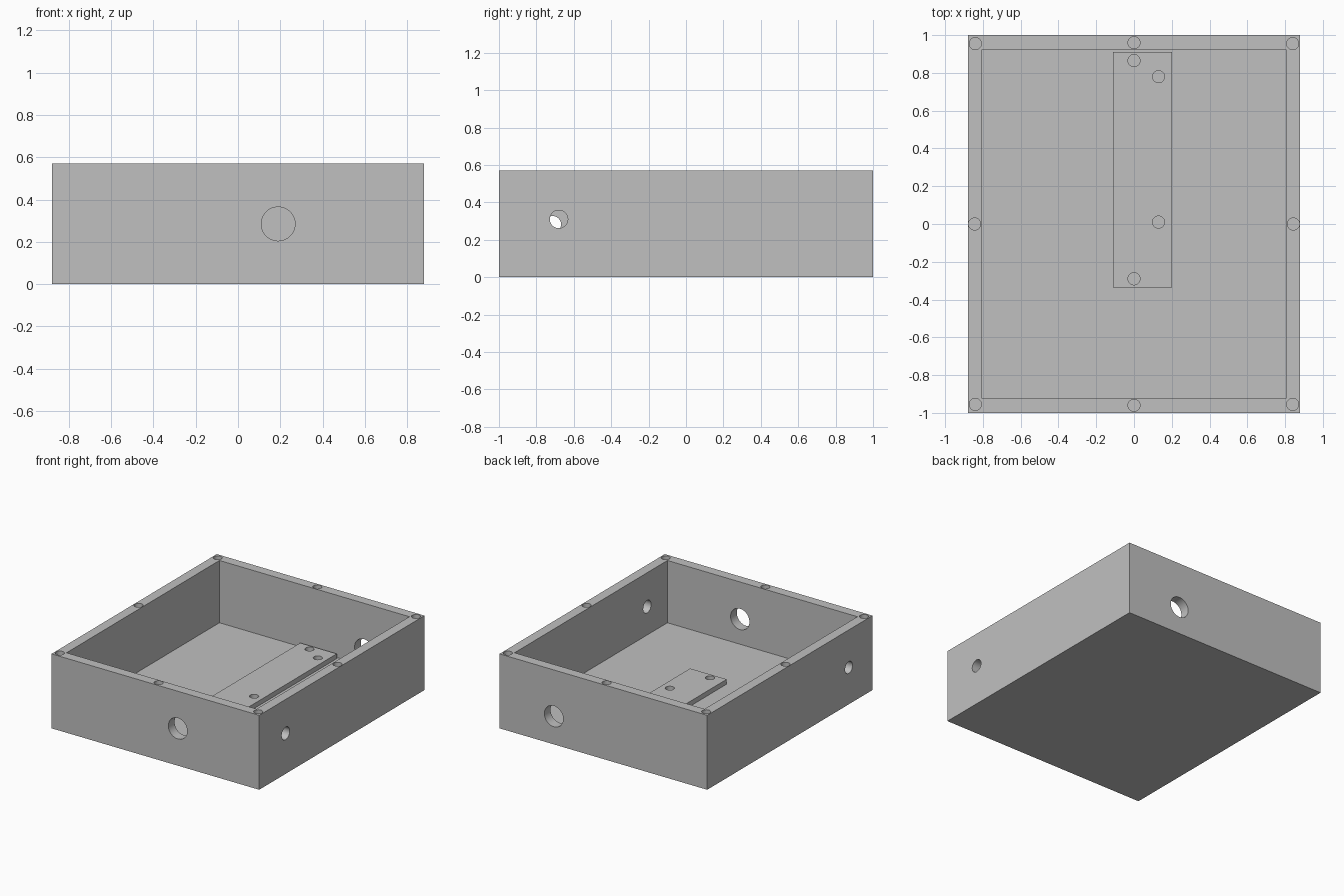
import bpy
import bmesh
from math import pi, radians
from mathutils import Matrix, Vector

cube = bpy.data.objects.get("Cube")
if cube:
    bpy.data.objects.remove(cube, do_unlink=True)

# Overall dimensions
HALF_X, HALF_Y, HEIGHT = 0.88, 1.0, 0.57
WALL = 0.075
FLOOR = 0.093
PLATE_TOP = 0.13

grey = bpy.data.materials.new("plain grey")
grey.use_nodes = True
colour = (0.53, 0.53, 0.53, 1)
grey.diffuse_color = colour
grey.node_tree.nodes["Principled BSDF"].inputs["Base Color"].default_value = colour


def make_object(name, bm):
    mesh = bpy.data.meshes.new(name)
    bm.to_mesh(mesh)
    bm.free()
    mesh.materials.append(grey)
    obj = bpy.data.objects.new(name, mesh)
    bpy.context.collection.objects.link(obj)
    return obj


def box(name, low, high):
    low, high = Vector(low), Vector(high)
    bm = bmesh.new()
    bmesh.ops.create_cube(bm, size=1, matrix=Matrix.Translation((low + high) / 2)
                          @ Matrix.Diagonal((*(high - low), 1)))
    return make_object(name, bm)


def add_cylinder(bm, centre, radius, depth, axis="Z"):
    turn = {"X": Matrix.Rotation(pi / 2, 4, "Y"),
            "Y": Matrix.Rotation(pi / 2, 4, "X"),
            "Z": Matrix.Identity(4)}[axis]
    bmesh.ops.create_cone(bm, cap_ends=True, segments=48, radius1=radius, radius2=radius,
                          depth=depth, matrix=Matrix.Translation(centre) @ turn)


def combine(target, tool, operation):
    tool.hide_render = True
    mod = target.modifiers.new(tool.name, "BOOLEAN")
    mod.operation = operation
    mod.solver = "EXACT"
    mod.object = tool
    bpy.context.view_layer.objects.active = target
    bpy.ops.object.modifier_apply(modifier=mod.name)
    bpy.data.objects.remove(tool, do_unlink=True)


# Open tray
tray = box("enclosure_tray", (-HALF_X, -HALF_Y, 0), (HALF_X, HALF_Y, HEIGHT))
inner_x, inner_y = HALF_X - WALL, HALF_Y - WALL
combine(tray, box("cavity", (-inner_x, -inner_y, FLOOR), (inner_x, inner_y, HEIGHT + 0.2)),
        "DIFFERENCE")

# Raised mounting plate on the floor
combine(tray, box("mounting_plate", (-0.11, -0.335, FLOOR - 0.04), (0.2, 0.91, PLATE_TOP)),
        "UNION")

holes = bmesh.new()

# Screw holes around the rim: corners, then middle of each side
rim = [(sx * 0.84, sy * 0.955) for sx in (-1, 1) for sy in (-1, 1)]
rim += [(0, -0.96), (0, 0.96), (-0.844, 0), (0.844, 0)]
for x, y in rim:
    add_cylinder(holes, (x, y, HEIGHT), 0.032, 0.4)

# Screw holes in the mounting plate
for x, y in [(0, 0.865), (0.13, 0.78), (0.13, 0.01), (0, -0.29)]:
    add_cylinder(holes, (x, y, PLATE_TOP), 0.032, 0.16)

# Cable holes through the walls
add_cylinder(holes, (0.19, -HALF_Y, 0.285), 0.08, 0.3, "Y")
add_cylinder(holes, (0.42, HALF_Y, 0.215), 0.08, 0.3, "Y")
add_cylinder(holes, (HALF_X, -0.68, 0.31), 0.048, 0.3, "X")
add_cylinder(holes, (-HALF_X, -0.713, 0.282), 0.045, 0.3, "X")

combine(tray, make_object("hole_cutters", holes), "DIFFERENCE")

# Smooth hole walls, sharp edges
bpy.ops.object.select_all(action="DESELECT")
tray.select_set(True)
bpy.context.view_layer.objects.active = tray
bpy.ops.object.shade_smooth_by_angle(angle=radians(30))
